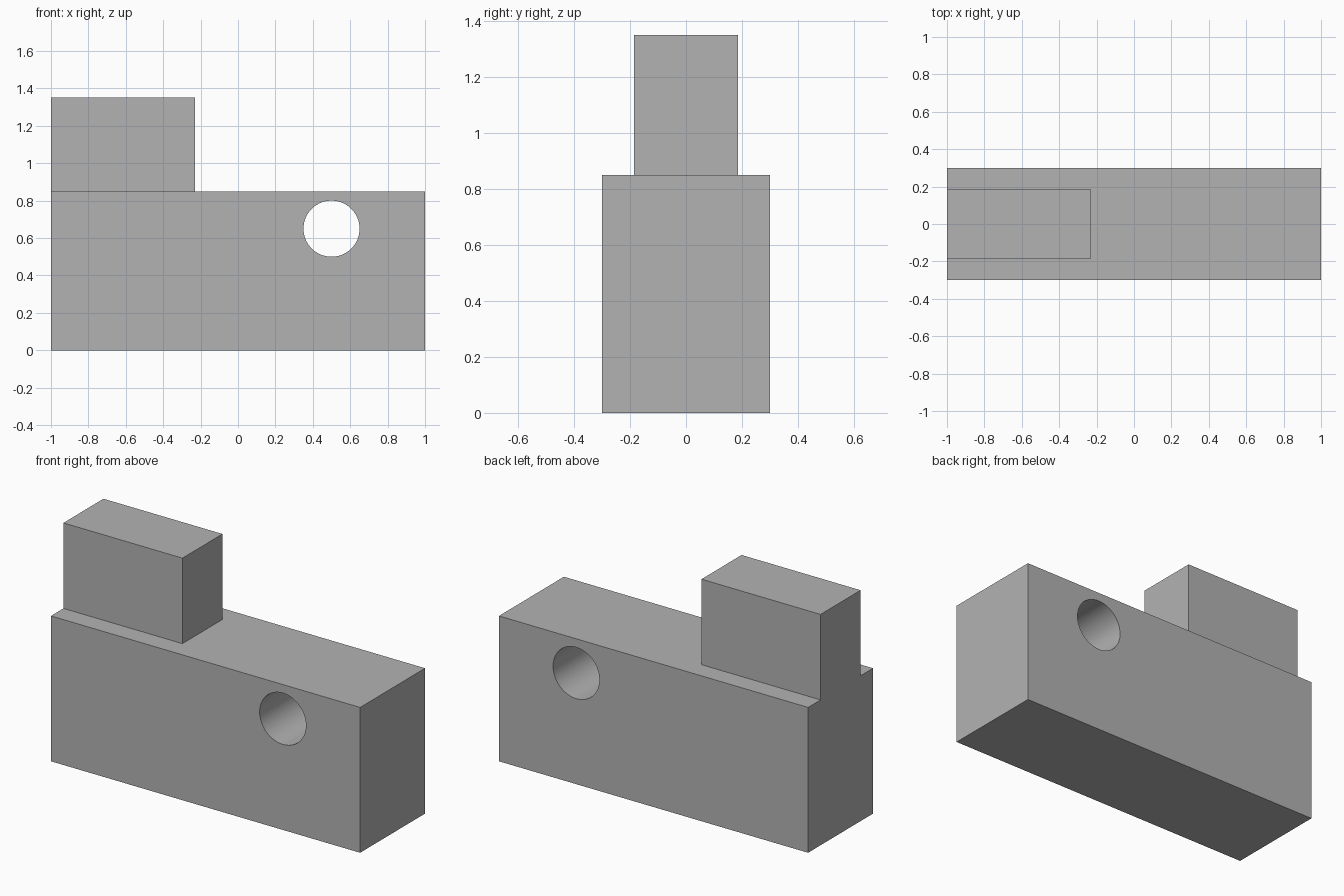
import bpy
import math

default_cube = bpy.data.objects.get("Cube")
if default_cube:
    bpy.data.objects.remove(default_cube, do_unlink=True)

# One plain grey for the whole model
GREY = (0.45, 0.45, 0.45, 1.0)
grey = bpy.data.materials.new("plain_grey")
grey.use_nodes = True
grey.diffuse_color = GREY
grey.node_tree.nodes["Principled BSDF"].inputs["Base Color"].default_value = GREY


def box(name, low, high):
    """Box spanning two opposite corners."""
    centre = [(a + b) / 2 for a, b in zip(low, high)]
    bpy.ops.mesh.primitive_cube_add(size=1, location=centre)
    obj = bpy.context.object
    obj.name = name
    obj.scale = [b - a for a, b in zip(low, high)]
    bpy.ops.object.transform_apply(location=False, rotation=False, scale=True)
    obj.data.materials.append(grey)
    return obj


# Main block and the narrower block standing on its right end
base = box("base_block", (-1, -0.3, 0), (1, 0.3, 0.85))
box("upper_block", (-1, -0.185, 0.85), (-0.23, 0.185, 1.35))

# Round hole drilled from front to back
bpy.ops.mesh.primitive_cylinder_add(
    vertices=64, radius=0.15, depth=1,
    location=(0.5, 0, 0.65), rotation=(math.pi / 2, 0, 0))
drill = bpy.context.object
drill.name = "hole_cutter"
drill.hide_render = True
drill.data.materials.append(grey)

cut = base.modifiers.new("hole", "BOOLEAN")
cut.operation = "DIFFERENCE"
cut.solver = "EXACT"
cut.object = drill

bpy.ops.object.select_all(action="DESELECT")
base.select_set(True)
bpy.context.view_layer.objects.active = base
bpy.ops.object.modifier_apply(modifier=cut.name)
bpy.data.objects.remove(drill, do_unlink=True)

# Smooth hole wall with crisp edges
bpy.ops.object.shade_smooth_by_angle(angle=math.radians(30))
